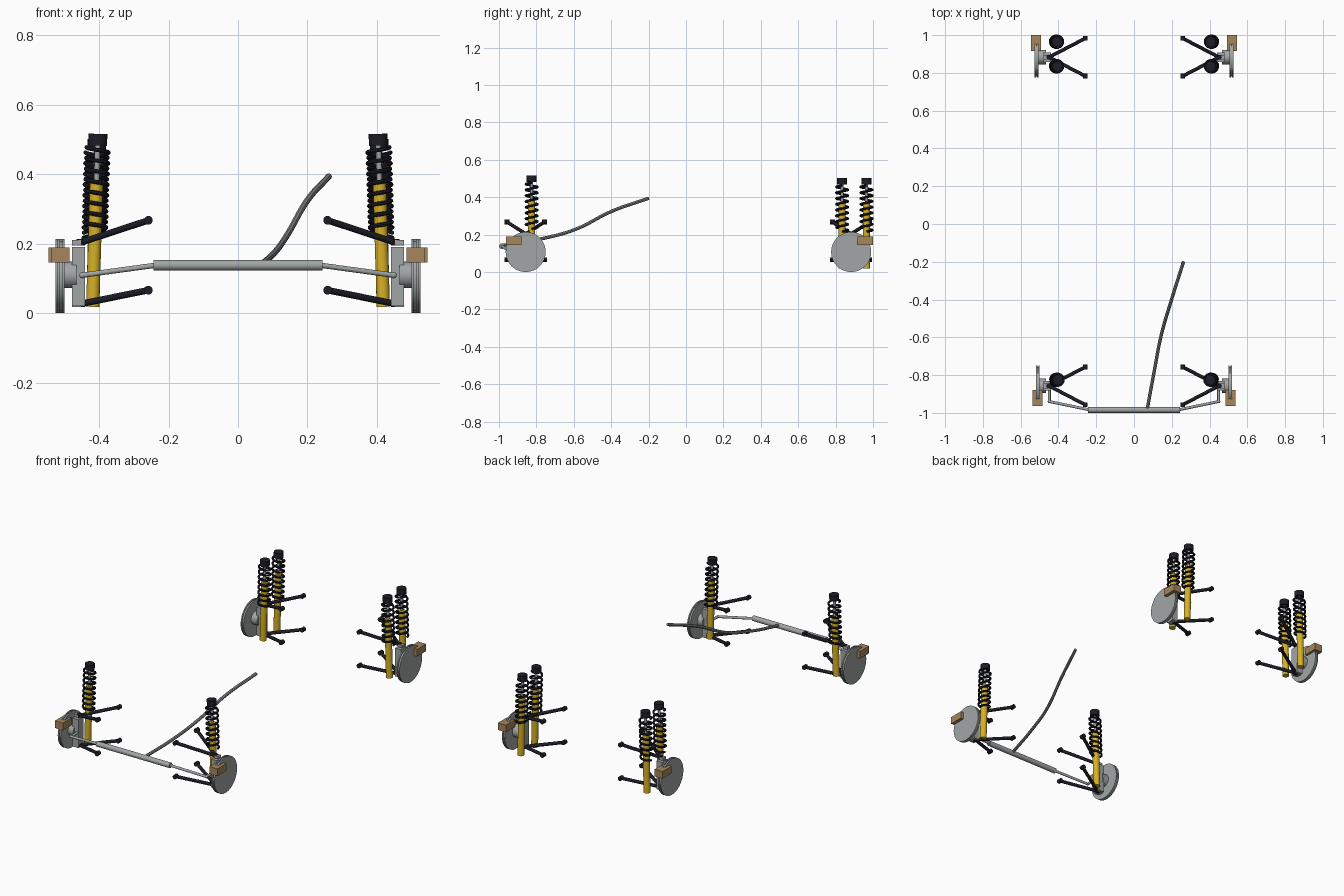
import bpy, math
from mathutils import Vector

if "Cube" in bpy.data.objects:
    bpy.data.objects.remove(bpy.data.objects["Cube"], do_unlink=True)


def material(name, rgb):
    m = bpy.data.materials.new(name)
    m.use_nodes = True
    m.diffuse_color = (*rgb, 1)
    bsdf = next(n for n in m.node_tree.nodes if n.type == 'BSDF_PRINCIPLED')
    bsdf.inputs["Base Color"].default_value = (*rgb, 1)
    return m


GREY = material("light grey metal", (0.36, 0.38, 0.38))
STEEL = material("column steel", (0.25, 0.26, 0.255))
BLACK = material("black paint", (0.012, 0.012, 0.02))
YELLOW = material("yellow damper", (0.68, 0.44, 0.02))
TAN = material("tan caliper", (0.38, 0.24, 0.11))


def finish(name, mat, smooth=True):
    ob = bpy.context.object
    ob.name = name
    ob.data.materials.clear()
    ob.data.materials.append(mat)
    if smooth:
        bpy.ops.object.shade_smooth_by_angle()
    return ob


def rod(name, a, b, radius, mat, sides=20):
    """Cylinder running from point a to point b."""
    a, b = Vector(a), Vector(b)
    d = b - a
    bpy.ops.mesh.primitive_cylinder_add(
        vertices=sides, radius=radius, depth=d.length, location=(a + b) / 2,
        rotation=d.to_track_quat('Z', 'Y').to_euler())
    return finish(name, mat)


def box(name, center, size, mat):
    bpy.ops.mesh.primitive_cube_add(size=1, location=center)
    bpy.context.object.scale = size
    bpy.ops.object.transform_apply(location=False, rotation=False, scale=True)
    return finish(name, mat, False)


def tube(name, points, radius, mat, kind='POLY'):
    """Round wire swept along a path."""
    cu = bpy.data.curves.new(name, 'CURVE')
    cu.dimensions = '3D'
    cu.bevel_depth, cu.bevel_resolution, cu.use_fill_caps = radius, 2, True
    sp = cu.splines.new(kind)
    if kind == 'BEZIER':
        sp.bezier_points.add(len(points) - 1)
        for bp, p in zip(sp.bezier_points, points):
            bp.co = p
            bp.handle_left_type = bp.handle_right_type = 'AUTO'
    else:
        sp.points.add(len(points) - 1)
        for bp, p in zip(sp.points, points):
            bp.co = (*p, 1)
    ob = bpy.data.objects.new(name, cu)
    bpy.context.collection.objects.link(ob)
    bpy.ops.object.select_all(action='DESELECT')
    ob.select_set(True)
    bpy.context.view_layer.objects.active = ob
    bpy.ops.object.convert(target='MESH')
    return finish(name, mat)


def shock(tag, s, y, x_low, x_top, drop):
    """Coil-over: yellow body, grey piston rod, black spring and top cap."""
    low = Vector((s * x_low, y, 0.033 - drop))
    top = Vector((s * x_top, y, 0.516 - drop))
    axis = top - low
    at = lambda t: low + axis * t
    rod(tag + "_damper_body", low, at(0.72), 0.019, YELLOW, 24)
    rod(tag + "_piston_rod", at(0.7), at(0.95), 0.008, GREY)
    rod(tag + "_top_cap", at(0.93), top, 0.027, BLACK, 24)
    turns, steps = 8, 18
    coil = []
    for i in range(turns * steps + 1):
        a = math.tau * i / steps
        p = at(0.41 + 0.51 * i / (turns * steps))
        coil.append(p + 0.032 * Vector((s * math.cos(a), math.sin(a), 0)))
    tube(tag + "_spring", coil, 0.0062, BLACK)


def corner(tag, s, yc, x_disc, caliper_y):
    zc, r = 0.107, 0.107
    # Vented brake disc: two plates around a slightly smaller core
    for part, off, half, rad in (("inner_plate", -0.0065, 0.0035, r),
                                 ("core", 0, 0.004, r - 0.006),
                                 ("outer_plate", 0.0065, 0.0035, r)):
        x = x_disc + off
        rod(f"{tag}_disc_{part}", (s * (x - half), yc, zc),
            (s * (x + half), yc, zc), rad, GREY, 48)
    box(tag + "_caliper", (s * (x_disc + 0.003), caliper_y, 0.167),
        (0.053, 0.085, 0.043), TAN)
    # Hub and upright with joint brackets
    rod(tag + "_hub", (s * 0.465, yc, 0.11), (s * 0.505, yc, 0.11), 0.038, GREY, 32)
    box(tag + "_upright", (s * 0.459, yc, 0.105), (0.038, 0.05, 0.17), GREY)
    for end, z in (("upper", 0.203), ("lower", 0.025)):
        box(f"{tag}_{end}_bracket", (s * 0.465, yc, z), (0.026, 0.026, 0.016), GREY)
    # Wishbones
    for level, z_out, z_in in (("upper", 0.204, 0.267), ("lower", 0.027, 0.066)):
        for side, dy in (("front", -0.1), ("rear", 0.1)):
            inner = Vector((s * 0.258, yc + dy, z_in))
            name = f"{tag}_{level}_{side}_arm"
            rod(name, (s * 0.45, yc, z_out), inner, 0.0095, BLACK, 16)
            h = Vector((0, 0.0125, 0))
            rod(name + "_bush", inner - h, inner + h, 0.0125, BLACK, 20)
        rod(f"{tag}_{level}_ball_joint", (s * 0.453, yc, z_out - 0.01),
            (s * 0.453, yc, z_out + 0.01), 0.012, BLACK, 16)


RACK_Y, RACK_Z = -0.984, 0.138
for side, s in (("left", 1), ("right", -1)):
    front, rear = "front_" + side, "rear_" + side
    corner(front, s, -0.857, 0.509, -0.921)
    corner(rear, s, 0.883, 0.516, 0.9575)
    shock(front, s, -0.825, 0.418, 0.403, 0)
    for n, y in (("a", 0.835), ("b", 0.965)):
        shock(f"{rear}_{n}", s, y, 0.418, 0.406, 0.015)
    # Steering link and arm
    elbow = (s * 0.448, -0.94, 0.109)
    rod(side + "_tie_rod", (s * 0.235, RACK_Y, RACK_Z), elbow, 0.0075, GREY, 16)
    rod(side + "_steering_arm", elbow, (s * 0.448, -0.86, 0.109), 0.0075, GREY, 16)
    bpy.ops.mesh.primitive_uv_sphere_add(segments=16, ring_count=8, radius=0.009, location=elbow)
    finish(side + "_tie_rod_joint", GREY)

# Steering rack and curved column
rod("steering_rack", (-0.243, RACK_Y, RACK_Z), (0.243, RACK_Y, RACK_Z), 0.0155, GREY, 24)
tube("steering_column", [(0.07, -0.98, 0.142), (0.107, -0.78, 0.176), (0.143, -0.594, 0.227),
                         (0.2, -0.396, 0.325), (0.262, -0.2, 0.394)], 0.009, STEEL, 'BEZIER')
